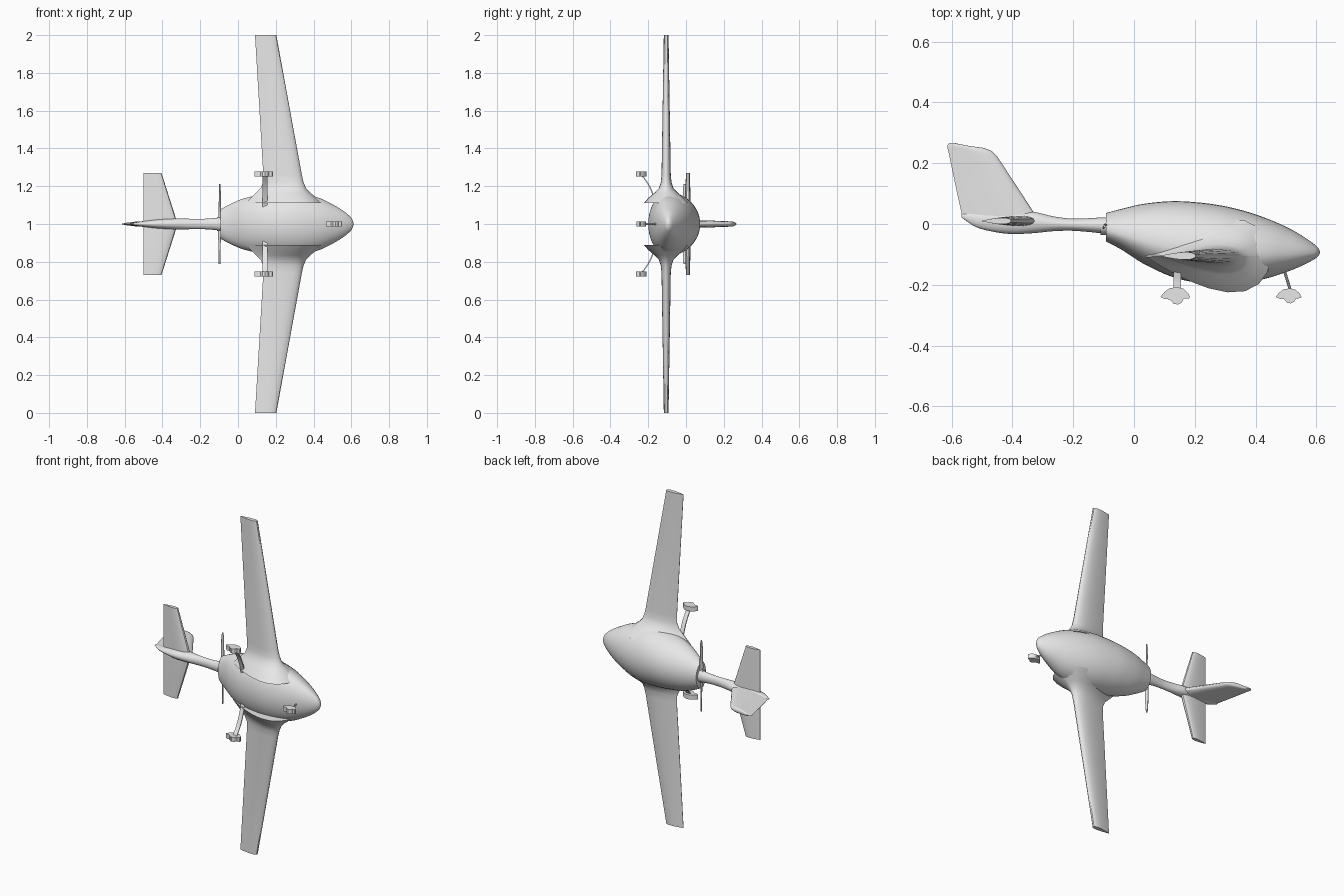
import bpy, bmesh, math
from mathutils import Vector

if "Cube" in bpy.data.objects:
    bpy.data.objects.remove(bpy.data.objects["Cube"])

grey = bpy.data.materials.new("light grey")
grey.diffuse_color = (0.8, 0.8, 0.8, 1)
grey.use_nodes = True
grey.node_tree.nodes["Principled BSDF"].inputs["Base Color"].default_value = grey.diffuse_color
MID = 1.0  # symmetry plane height: the aircraft lies on its side, wings along z


def make(name, verts, faces, angle=35):
    bm = bmesh.new()
    vs = [bm.verts.new(v) for v in verts]
    for f in faces:
        bm.faces.new([vs[i] for i in f])
    bmesh.ops.recalc_face_normals(bm, faces=bm.faces)
    me = bpy.data.meshes.new(name)
    bm.to_mesh(me)
    bm.free()
    me.materials.append(grey)
    me.shade_smooth()
    me.set_sharp_from_angle(angle=math.radians(angle))
    ob = bpy.data.objects.new(name, me)
    bpy.context.collection.objects.link(ob)
    return ob


def loft(name, rings, angle=35):
    """Skin a list of equal-length rings and cap both ends."""
    n = len(rings[0])
    verts = [v for r in rings for v in r]
    faces = [(i * n + j, i * n + (j + 1) % n, (i + 1) * n + (j + 1) % n, (i + 1) * n + j)
             for i in range(len(rings) - 1) for j in range(n)]
    faces += [tuple(range(n)), tuple(range(len(verts) - n, len(verts)))]
    return make(name, verts, faces, angle)


def smooth_rows(rows, steps=4):
    """Catmull-Rom interpolation of section rows."""
    pts = [Vector(r) for r in rows]
    out = []
    for i in range(len(pts) - 1):
        p0, p1, p2 = pts[max(i - 1, 0)], pts[i], pts[i + 1]
        p3 = pts[min(i + 2, len(pts) - 1)]
        for s in range(steps):
            t = s / steps
            out.append(p1 + 0.5 * t * ((p2 - p0) + t * ((2 * p0 - 5 * p1 + 4 * p2 - p3)
                       + t * (3 * p1 - p0 - 3 * p2 + p3))))
    return out + [pts[-1]]


def body_ring(x, top, bottom, half, widest, n=40):
    """Egg-shaped cross-section: separate upper and lower half ellipses."""
    ring = []
    for k in range(n):
        a = 2 * math.pi * k / n
        s = math.sin(a)
        y = widest + s * ((top - widest) if s > 0 else (widest - bottom))
        ring.append((x, y, MID + half * math.cos(a)))
    return ring


def airfoil(le, te, half, n=10):
    """Closed (chord position, thickness offset) loop, round nose and thin tail."""
    us = [(1 - math.cos(math.pi * i / n)) / 2 for i in range(n + 1)]

    def th(u):
        return half * (2.969 * math.sqrt(u) - 1.26 * u - 3.516 * u**2 + 2.843 * u**3 - 1.015 * u**4) * 2 + 0.0006
    up = [(le + (te - le) * u, th(u)) for u in us]
    return up + [(x, -t) for x, t in reversed(up)]


# Fuselage pod: x, top, bottom, half width, height of widest line
pod = [(-0.092, 0.036, -0.058, 0.078, -0.02), (-0.04, 0.05, -0.085, 0.106, -0.035),
       (0.03, 0.066, -0.130, 0.135, -0.055), (0.12, 0.075, -0.172, 0.155, -0.075),
       (0.20, 0.072, -0.192, 0.165, -0.085), (0.28, 0.062, -0.200, 0.168, -0.09),
       (0.36, 0.044, -0.194, 0.158, -0.094), (0.44, 0.017, -0.178, 0.134, -0.097),
       (0.51, -0.014, -0.155, 0.099, -0.097), (0.56, -0.043, -0.134, 0.068, -0.096),
       (0.595, -0.068, -0.115, 0.038, -0.095), (0.607, -0.080, -0.105, 0.020, -0.094),
       (0.612, -0.091, -0.095, 0.003, -0.093)]
loft("fuselage_pod", [body_ring(*r) for r in smooth_rows(pod)])

# Engine hub and tail boom
loft("propeller_hub", [body_ring(x, 0.022, -0.036, 0.036, -0.007) for x in (-0.11, -0.085)])
boom = [(-0.105, 0.022, -0.031, 0.034), (-0.15, 0.019, -0.026, 0.029), (-0.21, 0.018, -0.022, 0.027),
        (-0.27, 0.026, -0.024, 0.028), (-0.33, 0.040, -0.030, 0.029), (-0.40, 0.042, -0.033, 0.026),
        (-0.46, 0.042, -0.026, 0.020), (-0.52, 0.040, -0.010, 0.012), (-0.568, 0.032, 0.022, 0.003)]
loft("tail_boom", [body_ring(x, t, b, h, (t + b) / 2, 24) for x, t, b, h in smooth_rows(boom)])

# Vertical fin: height, leading edge, trailing edge, half thickness
fin = [(0.02, -0.318, -0.564, 0.010), (0.12, -0.383, -0.586, 0.009), (0.225, -0.452, -0.608, 0.007),
       (0.24, -0.468, -0.611, 0.007), (0.25, -0.492, -0.614, 0.006), (0.258, -0.55, -0.615, 0.004),
       (0.267, -0.592, -0.608, 0.001)]
loft("tail_fin", [[(x, y, MID + t) for x, t in airfoil(le, te, h)] for y, le, te, h in fin])

# Wings with flared root fairing: distance out, leading, trailing, half thickness
wing = [(0.11, 0.45, 0.04, 0.060), (0.14, 0.415, 0.07, 0.046), (0.165, 0.383, 0.095, 0.031),
        (0.19, 0.360, 0.120, 0.019), (0.22, 0.347, 0.133, 0.014), (0.26, 0.338, 0.134, 0.012),
        (1.0, 0.203, 0.090, 0.006)]
stabiliser = [(0.0, -0.318, -0.5, 0.008), (0.04, -0.332, -0.5, 0.008), (0.27, -0.405, -0.5, 0.005)]
# Main wheel leg: height, distance out
leg = smooth_rows([(-0.150, 0.065), (-0.162, 0.12), (-0.187, 0.185), (-0.212, 0.228), (-0.235, 0.258)])
# Wheel fairing outline around its centre, with the tyre bulging below
pant = [(-0.049, -0.002), (-0.036, 0.014), (-0.018, 0.027), (0.006, 0.030), (0.026, 0.025),
        (0.042, 0.010), (0.049, -0.003), (0.044, -0.007), (0.028, -0.008), (0.020, -0.021),
        (0.008, -0.027), (-0.006, -0.024), (-0.018, -0.010), (-0.036, -0.009)]


def wheel_fairing(name, x, z, size):
    loft(name, [[(x + px * size, -0.238 + py * size, z + d) for px, py in pant]
                for d in (-0.0135, 0.0135)], 30)


# Paired parts
for side, s in (("upper", 1), ("lower", -1)):
    loft(side + "_wing", [[(x, -0.105 + t, MID + s * d) for x, t in airfoil(le, te, h)]
                          for d, le, te, h in wing])
    loft(side + "_stabiliser", [[(x, 0.010 + t, MID + s * d) for x, t in airfoil(le, te, h)]
                                for d, le, te, h in stabiliser])
    loft(side + "_wheel_leg", [[(0.130, y - 0.003, MID + s * d), (0.155, y - 0.003, MID + s * d),
                                (0.155, y + 0.003, MID + s * (d + 0.002)),
                                (0.130, y + 0.003, MID + s * (d + 0.002))] for y, d in leg], 40)
    wheel_fairing(side + "_wheel_fairing", 0.136, MID + s * 0.265, 1.0)
    # Twisted propeller blade: distance out, half chord, pitch
    rings = []
    for d, c, pitch in ((0.01, 0.007, 60), (0.05, 0.010, 45), (0.12, 0.010, 25), (0.19, 0.008, 15), (0.212, 0.004, 12)):
        a = math.radians(pitch) * s
        rings.append([(-0.097 + u * math.sin(a) + t * math.cos(a),
                       -0.008 + u * math.cos(a) - t * math.sin(a), MID + s * d)
                      for u, t in airfoil(c, -c, 0.002, 6)])
    loft(side + "_propeller_blade", rings)

# Nose wheel
loft("nose_wheel_leg", [[(x + 0.005 * math.cos(a), y, MID + 0.005 * math.sin(a))
                         for a in (k * math.pi / 5 for k in range(10))]
                        for x, y in ((0.492, -0.145), (0.520, -0.235))])
wheel_fairing("nose_wheel_fairing", 0.509, MID, 0.87)
